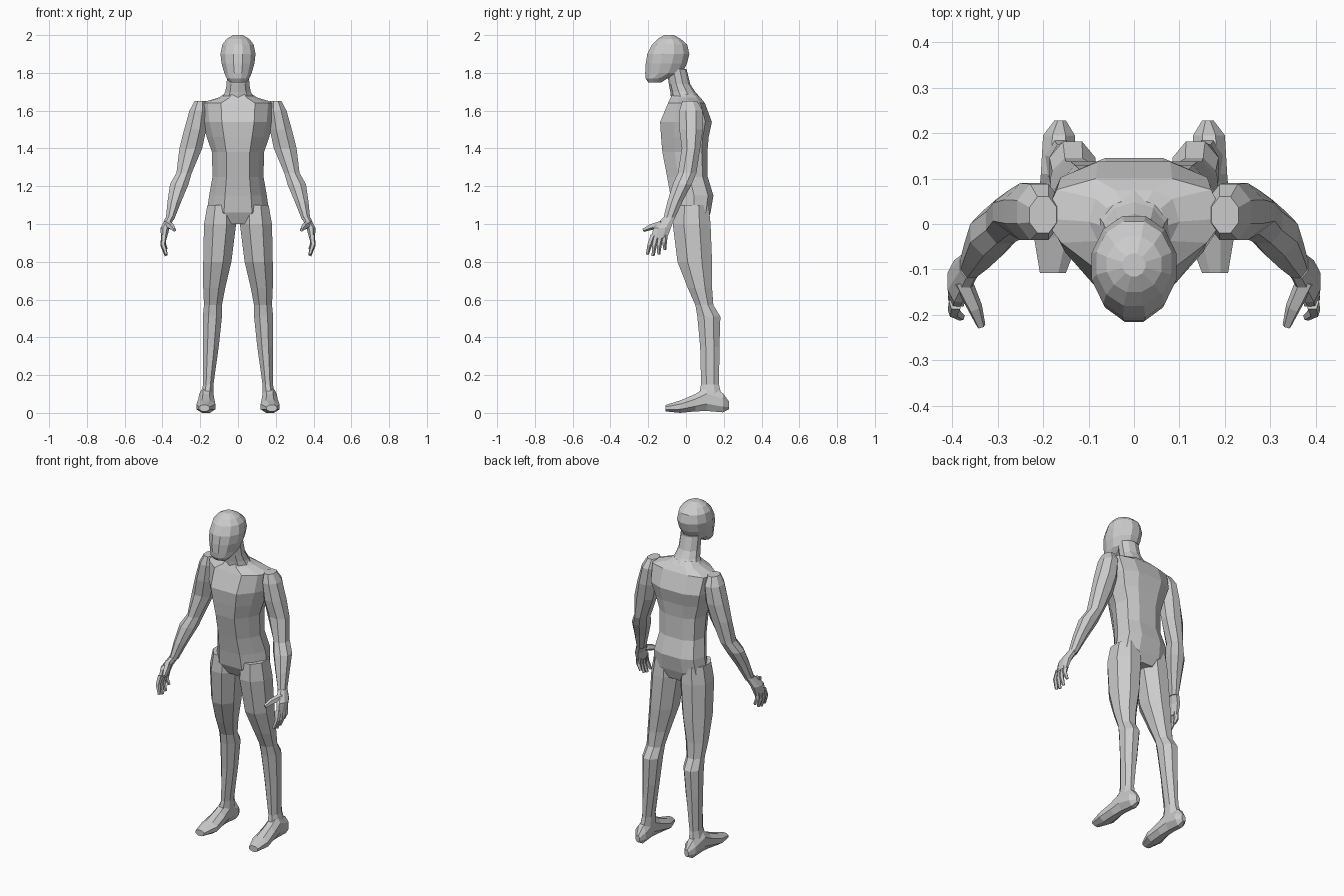
import bpy, bmesh, math
from mathutils import Vector

TORSO = [(-.45, -1), (.45, -1), (.8, -.45), (1, .1), (.85, .75), (.42, 1),
         (-.42, 1), (-.85, .75), (-1, .1), (-.8, -.45)]


def ngon(n):
    # unit cross-section stretched to fill its bounding square
    k = 1 / math.cos(math.pi / n)
    return [(k * math.cos((i + .5) * math.tau / n), k * math.sin((i + .5) * math.tau / n))
            for i in range(n)]


def skin(bm, rings):
    loops = [[bm.verts.new(p) for p in ring] for ring in rings]
    n = len(loops[0])
    for a, b in zip(loops, loops[1:]):
        for i in range(n):
            j = (i + 1) % n
            bm.faces.new((a[i], a[j], b[j], b[i]))
    bm.faces.new(loops[0][::-1])
    bm.faces.new(loops[-1])


def loft(bm, secs, shape, axis='z'):
    # each section: position on axis, then min/max of the two other directions
    rings = []
    for t, a0, a1, b0, b1 in secs:
        ring = []
        for u, v in shape:
            a = (a0 + a1) / 2 + u * (a1 - a0) / 2
            b = (b0 + b1) / 2 + v * (b1 - b0) / 2
            ring.append((a, b, t) if axis == 'z' else (a, t, b))
        rings.append(ring)
    skin(bm, rings)


def tube(bm, pts, radii, n=5):
    pts = [Vector(p) for p in pts]
    rings = []
    for i, p in enumerate(pts):
        d = (pts[min(i + 1, len(pts) - 1)] - pts[max(i - 1, 0)]).normalized()
        u = d.cross(Vector((1, 0, 0))).normalized()
        v = d.cross(u)
        rings.append([p + radii[i] * (u * c + v * s) for c, s in ngon(n)])
    skin(bm, rings)


def finish(name, bm, mirror=False):
    bmesh.ops.recalc_face_normals(bm, faces=bm.faces)
    me = bpy.data.meshes.new(name)
    bm.to_mesh(me)
    bm.free()
    ob = bpy.data.objects.new(name, me)
    bpy.context.collection.objects.link(ob)
    if mirror:
        ob.modifiers.new("Mirror", 'MIRROR')
    return ob


def part(name, secs, shape, axis='z', mirror=False):
    bm = bmesh.new()
    loft(bm, secs, shape, axis)
    finish(name, bm, mirror)


def centred(rows):
    return [(z, -w, w, y0, y1) for z, w, y0, y1 in rows]


# head and neck
part("head", centred([
    (1.75, .042, -.2, -.13), (1.77, .06, -.213, -.1), (1.80, .073, -.216, -.02),
    (1.85, .087, -.213, .005), (1.90, .093, -.205, .018), (1.95, .083, -.18, .006),
    (1.98, .06, -.15, -.028), (2.0, .025, -.115, -.065)]), ngon(12))
part("neck", centred([
    (1.82, .058, -.1, 0), (1.74, .06, -.088, .02), (1.70, .068, -.08, .045),
    (1.66, .085, -.075, .08)]), ngon(10))

# torso from hips to shoulders
part("torso", centred([
    (1.0, .08, -.04, .11), (1.06, .165, -.07, .13), (1.15, .153, -.082, .145),
    (1.25, .135, -.1, .115), (1.38, .138, -.125, .113), (1.46, .165, -.132, .12),
    (1.54, .19, -.137, .137), (1.64, .2, -.095, .1), (1.67, .1, -.08, .075),
    (1.69, .07, -.07, .05)]), TORSO)

# arms
part("arm", [
    (1.65, .17, .23, -.02, .06), (1.60, .16, .257, -.035, .088),
    (1.50, .168, .285, -.035, .09), (1.40, .19, .31, -.022, .075),
    (1.27, .245, .326, -.043, .055), (1.21, .262, .36, -.07, .03),
    (1.12, .3, .373, -.098, -.018), (1.02, .34, .383, -.122, -.064)],
    ngon(8), mirror=True)

# hands: palm, four fingers and a thumb
bm = bmesh.new()
loft(bm, [(1.035, .337, .383, -.12, -.06), (.98, .362, .41, -.172, -.08),
          (.925, .377, .408, -.185, -.1)], ngon(8))
for y, tip_y, tip_z in [(-.175, -.205, .84), (-.155, -.175, .832),
                        (-.133, -.145, .84), (-.112, -.112, .865)]:
    tube(bm, [(.392, y, .94), (.397, (y + tip_y) / 2 - .003, (.94 + tip_z) / 2),
              (.38, tip_y, tip_z)], [.013, .011, .007])
tube(bm, [(.378, -.125, 1.0), (.35, -.185, .985), (.336, -.225, .968)],
     [.018, .014, .008])
finish("hand", bm, True)

# legs
part("leg", [
    (1.1, .02, .162, -.06, .12), (1.0, .01, .18, -.07, .13),
    (.8, .035, .184, -.045, .138), (.66, .068, .184, .01, .138),
    (.57, .085, .18, .05, .145), (.51, .085, .186, .06, .182),
    (.35, .102, .186, .075, .177), (.15, .13, .185, .08, .175),
    (.08, .13, .2, .065, .19)], ngon(8), mirror=True)

# feet
part("foot", [
    (.228, .15, .175, .02, .06), (.195, .13, .2, .003, .105),
    (.11, .13, .205, .01, .14), (.05, .125, .21, .008, .1),
    (-.03, .12, .22, 0, .066), (-.108, .15, .207, .008, .042)],
    ngon(8), axis='y', mirror=True)
